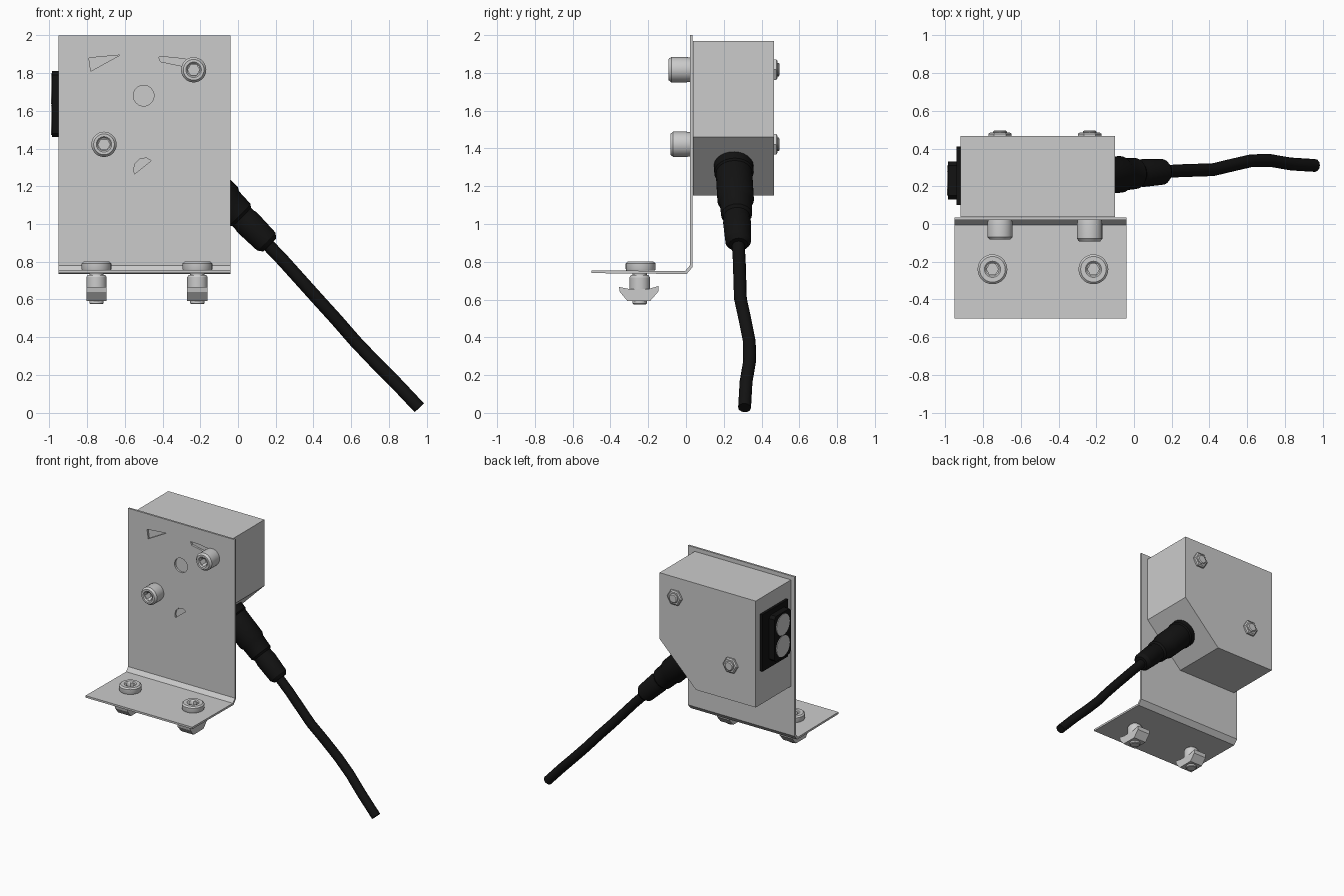
import bpy, bmesh, math
from mathutils import Vector

if "Cube" in bpy.data.objects:
    bpy.data.objects.remove(bpy.data.objects["Cube"])

black = bpy.data.materials.new("black_plastic")
black.diffuse_color = (0.006, 0.006, 0.006, 1)
black.use_nodes = True
black.node_tree.nodes["Principled BSDF"].inputs["Base Color"].default_value = black.diffuse_color


def finish(name, bm, mat=None, smooth=True):
    bmesh.ops.recalc_face_normals(bm, faces=bm.faces)
    me = bpy.data.meshes.new(name)
    bm.to_mesh(me)
    bm.free()
    ob = bpy.data.objects.new(name, me)
    bpy.context.collection.objects.link(ob)
    if mat:
        me.materials.append(mat)
    if smooth:
        bpy.ops.object.select_all(action='DESELECT')
        ob.select_set(True)
        bpy.context.view_layer.objects.active = ob
        bpy.ops.object.shade_smooth_by_angle(angle=math.radians(30))
    return ob


def prism(name, pts, axis, lo, hi, mat=None):
    """Extrude a 2D outline along axis X (pts are y,z) or Y (pts are x,z)."""
    bm = bmesh.new()
    rings = []
    for h in (lo, hi):
        rings.append([bm.verts.new((h, a, b) if axis == 'X' else (a, h, b)) for a, b in pts])
    n = len(pts)
    bm.faces.new(rings[0])
    bm.faces.new(rings[1])
    for i in range(n):
        j = (i + 1) % n
        bm.faces.new((rings[0][i], rings[0][j], rings[1][j], rings[1][i]))
    return finish(name, bm, mat, False)


def lathe(name, prof, origin, direction, segs=28, mat=None):
    """Revolve (distance, radius) pairs around a line from origin."""
    q = Vector(direction).to_track_quat('Z', 'Y')
    bm = bmesh.new()
    rings = []
    for t, r in prof:
        rings.append([bm.verts.new(Vector(origin) + q @ Vector((
            r * math.cos(2 * math.pi * k / segs), r * math.sin(2 * math.pi * k / segs), t)))
            for k in range(segs)])
    bm.faces.new(rings[0])
    bm.faces.new(rings[-1])
    for a, b in zip(rings, rings[1:]):
        for k in range(segs):
            m = (k + 1) % segs
            bm.faces.new((a[k], a[m], b[m], b[k]))
    return finish(name, bm, mat)


def cut(ob, cutter):
    mod = ob.modifiers.new("cut", 'BOOLEAN')
    mod.object = cutter
    mod.solver = 'EXACT'
    bpy.context.view_layer.objects.active = ob
    bpy.ops.object.modifier_apply(modifier=mod.name)
    bpy.data.objects.remove(cutter)


def arc(cx, cz, r, a0, a1, n):
    return [(cx + r * math.cos(math.radians(a0 + (a1 - a0) * i / n)),
             cz + r * math.sin(math.radians(a0 + (a1 - a0) * i / n))) for i in range(n + 1)]


def socket_bolt(name, prof, origin, direction, depth):
    top = prof[-1][0]
    bolt = lathe(name, prof, origin, direction)
    cut(bolt, lathe("socket_cutter", [(top - depth, 0.031), (top + 0.05, 0.031)],
                    origin, direction, 6))


# Bent sheet bracket with its openings
bracket = prism("bracket", [(0.035, 2), (0.02, 2), (0.02, 0.78), (-0.005, 0.75), (-0.5, 0.755),
                            (-0.5, 0.74), (0.003, 0.735), (0.035, 0.772)], 'X', -0.95, -0.04)
holes = [
    [(-0.79, 1.88), (-0.625, 1.895), (-0.78, 1.81)],
    [(-0.42, 1.885), (-0.35, 1.883), (-0.22, 1.865), (-0.2, 1.835), (-0.24, 1.825), (-0.41, 1.86)],
    arc(-0.5, 1.68, 0.055, 0, 345, 23),
    [(-0.548, 1.265), (-0.46, 1.335), (-0.485, 1.35), (-0.52, 1.345), (-0.545, 1.32), (-0.553, 1.29)],
]
for h in holes:
    cut(bracket, prism("hole_cutter", h, 'Y', -0.1, 0.1))

# Sensor housing with one angled corner
prism("sensor_housing", [(-0.92, 1.97), (-0.10, 1.97), (-0.10, 1.46), (-0.41, 1.15), (-0.92, 1.15)],
      'Y', 0.036, 0.465)

# Optic window: base plate, raised block, two lenses
prism("window_plate", [(0.10, 1.41), (0.41, 1.41), (0.41, 1.85), (0.10, 1.85)], 'X', -0.94, -0.915, black)
prism("window_block", [(0.15, 1.46), (0.31, 1.46), (0.33, 1.48), (0.33, 1.79), (0.31, 1.81),
                       (0.15, 1.81), (0.13, 1.79), (0.13, 1.48)], 'X', -0.985, -0.935, black)
for i, z in enumerate((1.717, 1.552)):
    lathe(f"lens_{i}", [(0, 0.08), (0.01, 0.08)], (-0.98, 0.23, z), (-1, 0, 0))

# Mounting screws through the housing, with hex nuts behind
for i, (x, z, length) in enumerate(((-0.235, 1.817, 0.115), (-0.71, 1.422, 0.105))):
    socket_bolt(f"housing_screw_{i}",
                [(0, 0.064), (0.02, 0.067), (length - 0.015, 0.067), (length, 0.055),
                 (length, 0.041), (length - 0.008, 0.034)],
                (x, 0.022, z), (0, -1, 0), 0.055)
    lathe(f"housing_nut_{i}", [(0, 0.062), (0.014, 0.062), (0.021, 0.052)], (x, 0.464, z), (0, 1, 0), 6)
    lathe(f"screw_tip_{i}", [(0, 0.036), (0.026, 0.036), (0.032, 0.029)], (x, 0.464, z), (0, 1, 0))

# Flange screws with slot nuts underneath
wing = [(-0.355, 0.667), (-0.35, 0.64), (-0.31, 0.592), (-0.19, 0.592), (-0.147, 0.642),
        (-0.145, 0.672), (-0.195, 0.657), (-0.305, 0.657)]
for i, x in enumerate((-0.75, -0.215)):
    socket_bolt(f"flange_screw_{i}",
                [(0, 0.076), (0.008, 0.079), (0.038, 0.079), (0.048, 0.068),
                 (0.048, 0.043), (0.042, 0.036)],
                (x, -0.24, 0.753), (0, 0, 1), 0.035)
    lathe(f"flange_shank_{i}", [(0, 0.038), (0.165, 0.038), (0.17, 0.032)], (x, -0.245, 0.745), (0, 0, -1))
    lathe(f"slot_nut_neck_{i}", [(0, 0.046), (0.012, 0.054), (0.08, 0.054)], (x, -0.245, 0.73), (0, 0, -1))
    prism(f"slot_nut_{i}", wing, 'X', x - 0.054, x + 0.054)

# Cable connector leaving the angled face
lathe("cable_connector",
      [(-0.02, 0.105), (0.05, 0.105), (0.06, 0.097), (0.26, 0.097), (0.28, 0.086), (0.37, 0.082),
       (0.385, 0.07), (0.41, 0.07), (0.425, 0.074), (0.57, 0.068), (0.595, 0.05)],
      (-0.253, 0.252, 1.31), (1, 0.06, -1.0), 24, black)

# Drooping cable
cu = bpy.data.curves.new("cable", 'CURVE')
cu.dimensions = '3D'
cu.bevel_depth = 0.034
cu.bevel_resolution = 4
cu.use_fill_caps = True
path = [(0.13, 0.275, 0.92), (0.24, 0.282, 0.805), (0.42, 0.288, 0.605), (0.52, 0.312, 0.495),
        (0.62, 0.335, 0.38), (0.72, 0.337, 0.275), (0.83, 0.318, 0.165), (0.96, 0.31, 0.027)]
sp = cu.splines.new('POLY')
sp.points.add(len(path) - 1)
for p, c in zip(sp.points, path):
    p.co = (*c, 1)
sp.use_smooth = True
cu.materials.append(black)
bpy.context.collection.objects.link(bpy.data.objects.new("cable", cu))
